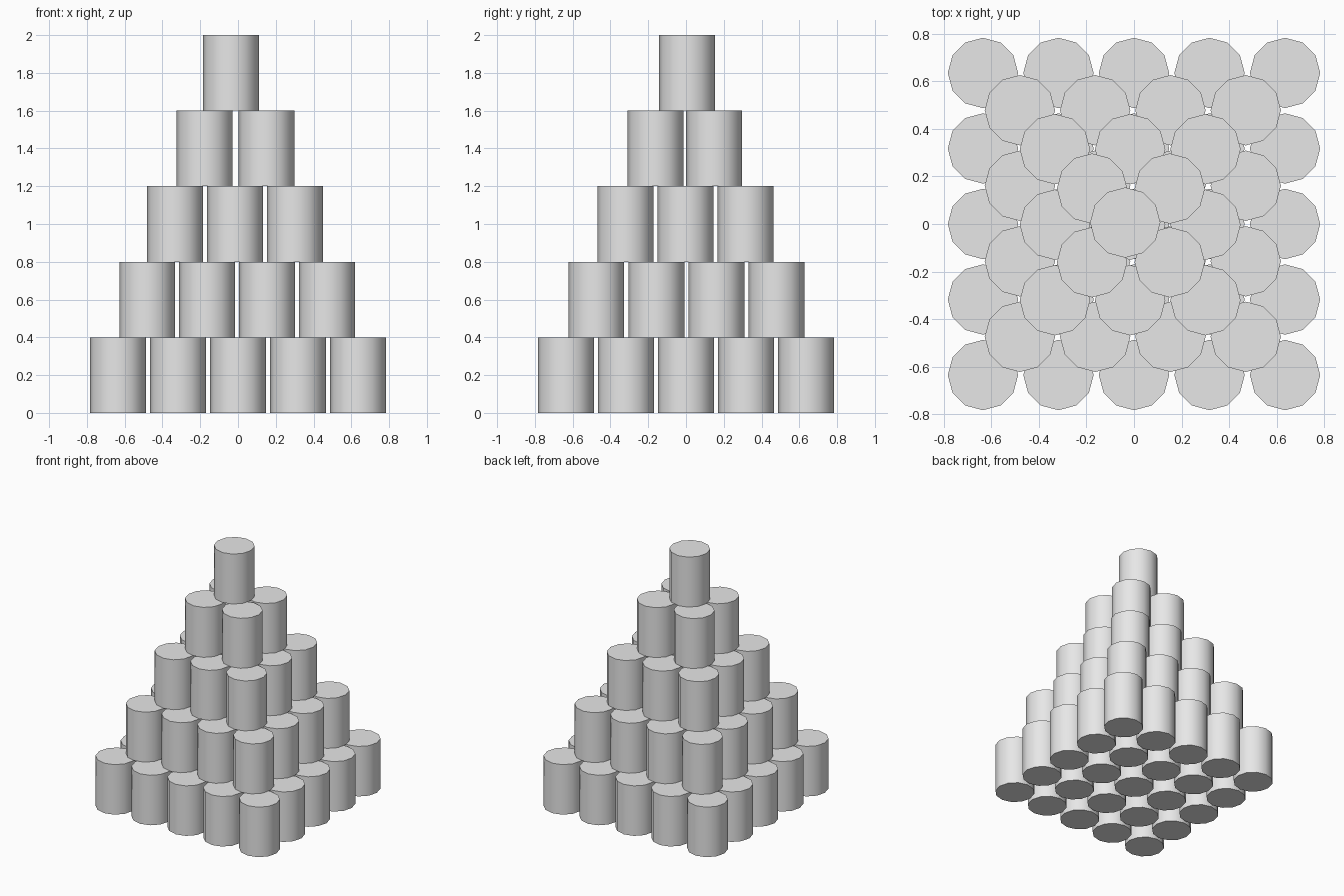
import bpy
import math

# Remove the default cube
cube = bpy.data.objects.get("Cube")
if cube:
    bpy.data.objects.remove(cube, do_unlink=True)

RADIUS, HEIGHT, SIDES = 0.148, 0.4, 12

# Plain grey for every can
grey = bpy.data.materials.new("light_grey")
grey.use_nodes = True
colour = (0.8, 0.8, 0.8, 1)
grey.diffuse_color = colour
grey.node_tree.nodes["Principled BSDF"].inputs["Base Color"].default_value = colour

# One smooth-sided can, its mesh shared by the whole stack
bpy.ops.mesh.primitive_cylinder_add(vertices=SIDES, radius=RADIUS, depth=HEIGHT)
first = bpy.context.object
bpy.ops.object.shade_smooth_by_angle(angle=math.radians(40))
can_mesh = first.data
can_mesh.name = "can"
can_mesh.materials.append(grey)
bpy.data.objects.remove(first, do_unlink=True)

# Layers from the bottom up: cans per side, spacing, slightly uneven centre
layers = [
    (5, 0.318, 0.0, 0.0),
    (4, 0.317, -0.005, 0.002),
    (3, 0.317, -0.016, -0.003),
    (2, 0.327, -0.013, -0.006),
    (1, 0.0, -0.037, 0.006),
]

for level, (count, x_gap, cx, cy) in enumerate(layers):
    y_gap = 0.31 if count == 2 else 0.318
    for row in range(count):
        for col in range(count):
            can = bpy.data.objects.new(f"can_layer{level + 1}_{row + 1}_{col + 1}", can_mesh)
            can.location = (cx + (col - (count - 1) / 2) * x_gap,
                            cy + (row - (count - 1) / 2) * y_gap,
                            (level + 0.5) * HEIGHT)
            bpy.context.collection.objects.link(can)
